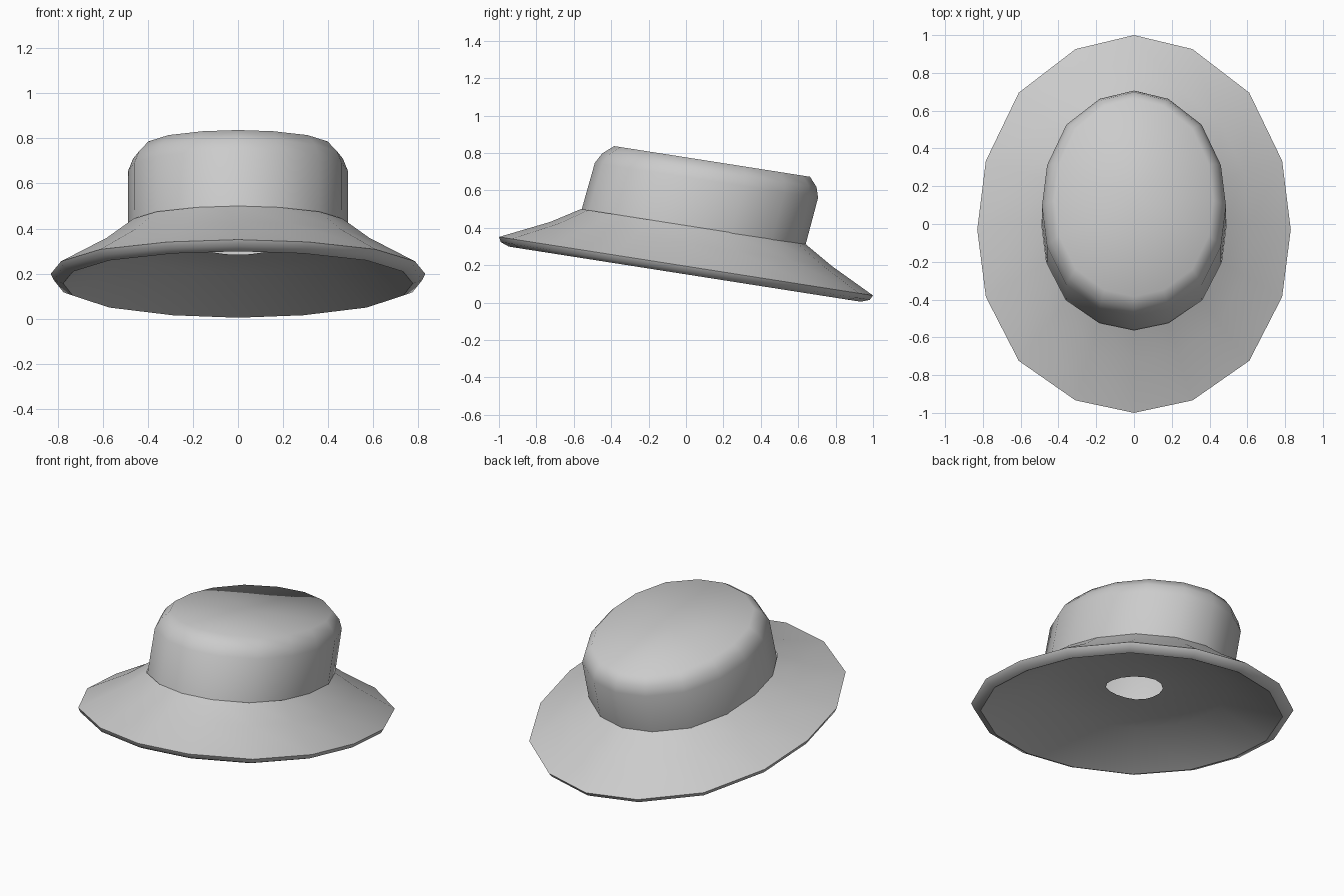
import bpy, bmesh, math
from mathutils import Matrix

if "Cube" in bpy.data.objects:
    bpy.data.objects.remove(bpy.data.objects["Cube"])

grey = bpy.data.materials.new("felt grey")
grey.diffuse_color = (0.6, 0.6, 0.6, 1)
grey.use_nodes = True
grey.node_tree.nodes["Principled BSDF"].inputs["Base Color"].default_value = grey.diffuse_color

# Slightly squared 16-sided oval, one quarter then mirrored
QUARTER = [(0, 1), (.373, .93), (.735, .71), (.945, .36)]
HALF = QUARTER + [(1, 0)] + [(x, -y) for x, y in QUARTER[:0:-1]]
OVAL = HALF + [(-x, -y) for x, y in HALF]

TILT = Matrix.Rotation(math.radians(-8.9), 4, 'X')


def ring(bm, rx, ry, cy, h, skew):
    """One oval; skew moves its widest point towards the front."""
    return [bm.verts.new((x * rx, cy + y * ry - skew * (1 - y * y), h))
            for x, y in OVAL]


def loft(name, sections, skew, cap=False, sharp=()):
    """Skin a run of ovals, optionally capped with a fan."""
    bm = bmesh.new()
    rings = [ring(bm, *s, skew) for s in sections]
    n = len(OVAL)
    for a, b in zip(rings, rings[1:]):
        for i in range(n):
            j = (i + 1) % n
            bm.faces.new((a[i], b[i], b[j], a[j]))
    if cap:
        top = bm.faces.new(rings[-1][::-1])
        bmesh.ops.poke(bm, faces=[top])
    for f in bm.faces:
        f.smooth = True
    for k in sharp:
        for i in range(n):
            bm.edges.get((rings[k][i], rings[k][(i + 1) % n])).smooth = False
    bmesh.ops.transform(bm, matrix=TILT, verts=bm.verts)
    me = bpy.data.meshes.new(name)
    bm.to_mesh(me)
    bm.free()
    me.materials.append(grey)
    ob = bpy.data.objects.new(name, me)
    bpy.context.collection.objects.link(ob)
    return ob


# Brim: domed underside with a small opening, thin rim, sloping upper side
loft("brim", [(.15, .175, -.03, .310), (.50, .60, -.03, .300),
              (.775, .952, -.03, .149), (.818, .998, -.03, .166),
              (.83, 1.012, -.03, .192), (.615, .763, -.022, .313),
              (.49, .608, -.024, .407)], skew=.03, sharp=(2, 4))

# Crown: upright wall reaching just inside the brim, rounded shoulder, flat top
loft("crown", [(.488, .606, -.03, .335), (.488, .606, -.022, .407),
               (.487, .604, .007, .663), (.465, .580, .014, .718),
               (.42, .530, .021, .767)], skew=.015, cap=True)
